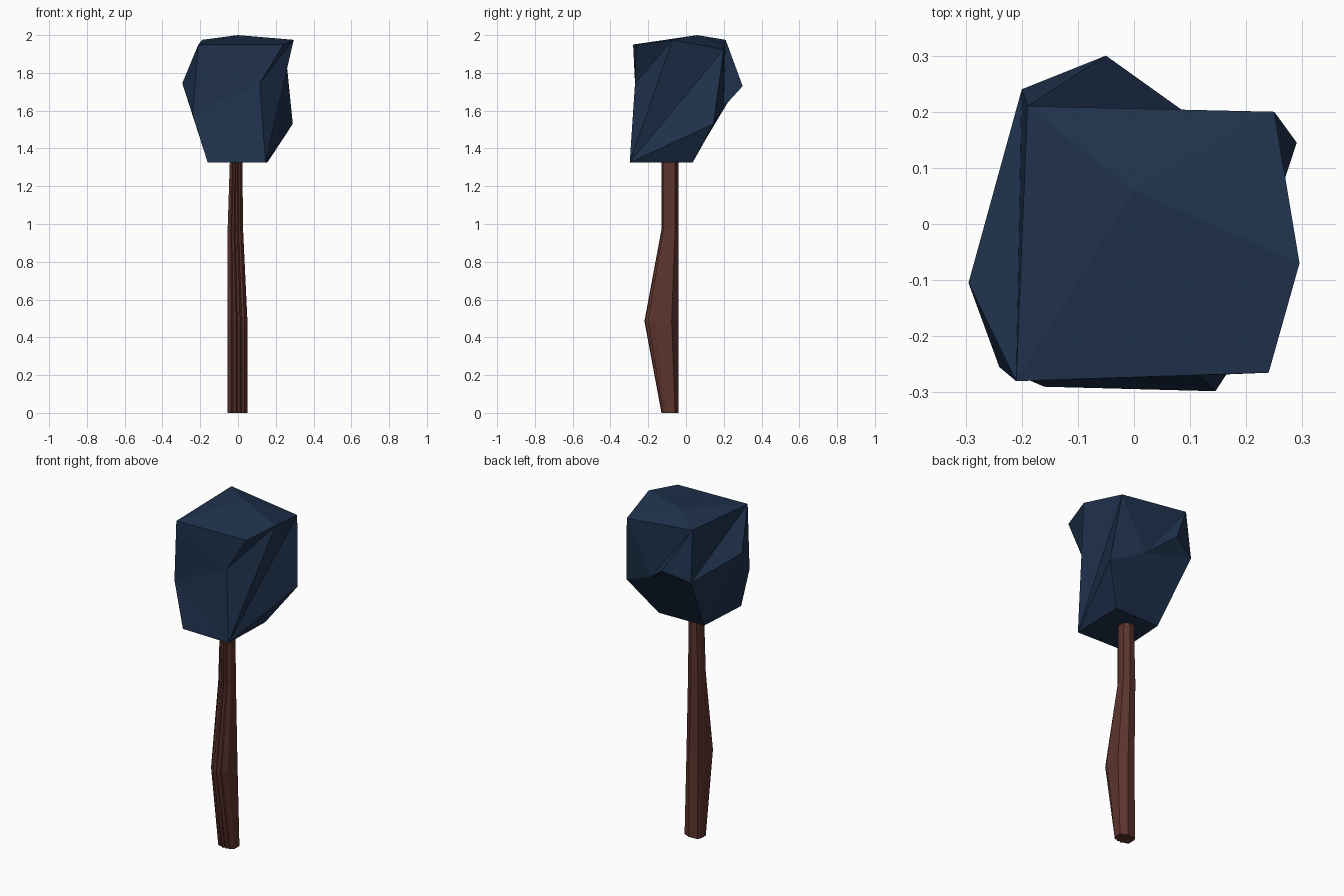
import bpy, bmesh

if "Cube" in bpy.data.objects:
    bpy.data.objects.remove(bpy.data.objects["Cube"])


def build(name, verts, faces, color):
    mesh = bpy.data.meshes.new(name)
    bm = bmesh.new()
    vs = [bm.verts.new(v) for v in verts]
    for f in faces:
        bm.faces.new([vs[i] for i in f])
    bmesh.ops.recalc_face_normals(bm, faces=bm.faces[:])
    bm.to_mesh(mesh)
    bm.free()
    obj = bpy.data.objects.new(name, mesh)
    bpy.context.collection.objects.link(obj)
    mat = bpy.data.materials.new(name + "_color")
    mat.diffuse_color = (*color, 1)
    mat.use_nodes = True
    mat.node_tree.nodes["Principled BSDF"].inputs["Base Color"].default_value = mat.diffuse_color
    mesh.materials.append(mat)
    return obj


# Foliage: faceted irregular block, corners named by letter
corner = {
    # top
    "E": (0.0, 0.06, 2.0), "C": (-0.19, 0.21, 1.975), "D": (0.25, 0.20, 1.925),
    "F": (0.295, -0.07, 1.975), "G": (0.24, -0.265, 1.95), "H": (-0.21, -0.28, 1.95),
    # middle
    "A": (-0.05, 0.30, 1.73), "B": (-0.20, 0.24, 1.675), "I": (-0.295, -0.105, 1.745),
    "J": (-0.24, -0.255, 1.58), "N": (0.115, -0.27, 1.745), "M": (0.29, 0.145, 1.53),
    "S": (0.09, 0.20, 1.62),
    # bottom
    "K": (-0.16, -0.29, 1.325), "L": (0.145, -0.298, 1.325),
    "P": (0.155, 0.035, 1.325), "Q": (-0.14, 0.03, 1.325),
}
facets = ("CDE DFE EFH FGH EHC CBH HBI HIJ IJK IKQ BIQ HGN HNJ JNL JLK GFN NFL "
          "LFD LDM LMP CDS CSA CAB DMS SMP SPQ ASB BSQ KLP KPQ").split()
order = list(corner)
build("foliage", corner.values(), [[order.index(c) for c in f] for f in facets],
      (0.014, 0.033, 0.077))

# Trunk: ridged cross-section lofted through levels (x0, x1, y0, y1, z)
section = [(0.0, 0.25), (0.2, 0.1), (0.28, 0.16), (0.42, 0.0), (0.5, 0.1), (0.62, 0.02),
           (0.72, 0.14), (0.84, 0.1), (1.0, 0.3), (1.0, 0.8), (0.6, 1.0), (0.1, 0.95),
           (0.0, 0.7)]
levels = [(-0.055, 0.05, -0.13, -0.04, 0), (-0.055, 0.05, -0.22, -0.04, 0.485),
          (-0.055, 0.027, -0.13, -0.04, 0.97), (-0.043, 0.023, -0.13, -0.04, 1.34)]
n = len(section)
verts = [(x0 + u * (x1 - x0), y0 + v * (y1 - y0), z)
         for x0, x1, y0, y1, z in levels for u, v in section]
faces = [(k * n + i, k * n + (i + 1) % n, (k + 1) * n + (i + 1) % n, (k + 1) * n + i)
         for k in range(len(levels) - 1) for i in range(n)]
faces += [tuple(range(n)), tuple(range(len(verts) - n, len(verts)))]
build("trunk", verts, faces, (0.11, 0.035, 0.027))
